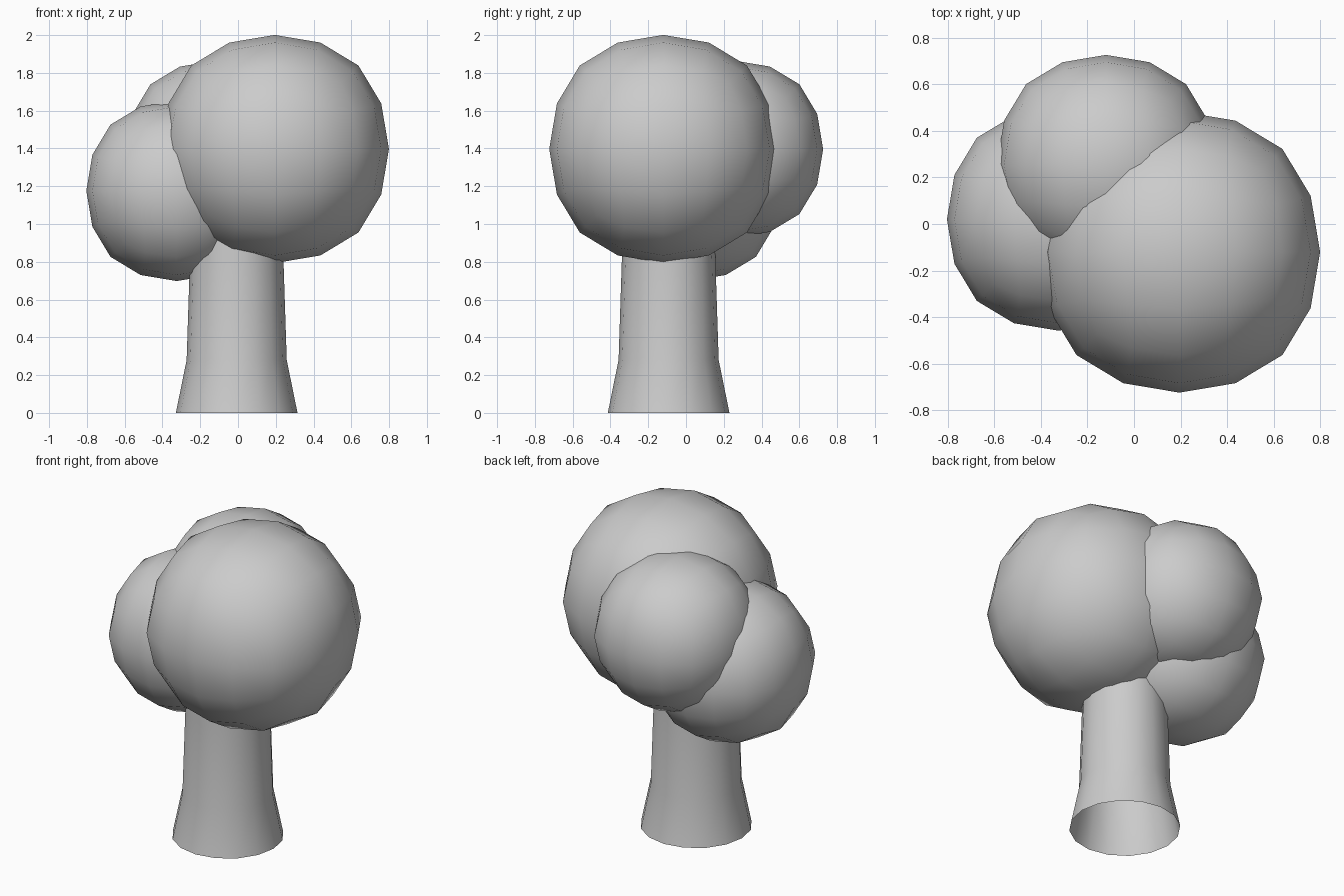
import bpy, bmesh
from math import sin, cos, pi

if "Cube" in bpy.data.objects:
    bpy.data.objects.remove(bpy.data.objects["Cube"])


def foliage(name, centre, radius):
    # Rounded leaf clump: cube smoothed by two subdivision levels
    bpy.ops.mesh.primitive_cube_add(size=2 * radius / 0.8785, location=centre)
    ob = bpy.context.object
    ob.name = name
    mod = ob.modifiers.new("round", 'SUBSURF')
    mod.levels = mod.render_levels = 2
    mod.use_limit_surface = False
    bpy.ops.object.modifier_apply(modifier=mod.name)
    bpy.ops.object.shade_smooth()
    return ob


def trunk(name, centre, profile, sides=16):
    # Open tube with a flared base, its top hidden in the foliage
    bm = bmesh.new()
    rings = [[bm.verts.new((r * cos(2 * pi * i / sides), r * sin(2 * pi * i / sides), z))
              for i in range(sides)] for r, z in profile]
    for low, high in zip(rings, rings[1:]):
        for i in range(sides):
            j = (i + 1) % sides
            bm.faces.new((low[i], low[j], high[j], high[i])).smooth = True
    mesh = bpy.data.meshes.new(name)
    bm.to_mesh(mesh)
    bm.free()
    ob = bpy.data.objects.new(name, mesh)
    ob.location = centre
    bpy.context.collection.objects.link(ob)
    return ob


trunk("trunk", (-0.007, -0.092, 0), [(0.322, 0), (0.265, 0.28), (0.248, 0.8), (0.24, 1.1)])

foliage("foliage_main", (0.195, -0.12, 1.397), 0.604)
foliage("foliage_left", (-0.325, 0.02, 1.176), 0.478)
foliage("foliage_back", (-0.12, 0.257, 1.396), 0.469)
